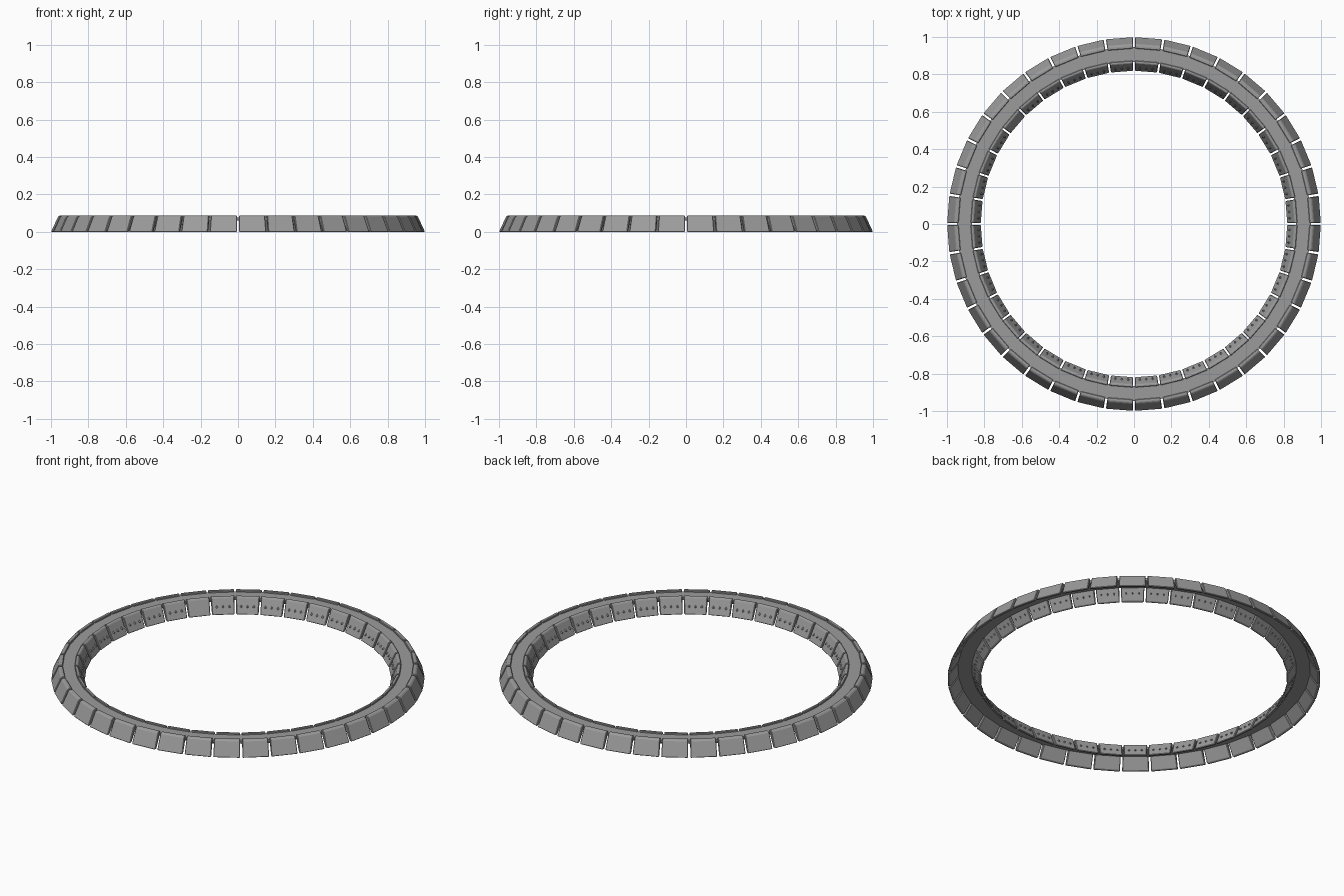
import bpy, bmesh, math
from mathutils import Vector, Matrix

if "Cube" in bpy.data.objects:
    bpy.data.objects.remove(bpy.data.objects["Cube"], do_unlink=True)

COUNT = 40
STEP = 2 * math.pi / COUNT
PLAIN = 15  # one inner panel carries no studs

grey = bpy.data.materials.new("stone grey")
grey.use_nodes = True
colour = (0.33, 0.33, 0.33, 1)
grey.diffuse_color = colour
grey.node_tree.nodes["Principled BSDF"].inputs["Base Color"].default_value = colour


def finish(name, bm):
    bmesh.ops.recalc_face_normals(bm, faces=bm.faces[:])
    mesh = bpy.data.meshes.new(name)
    bm.to_mesh(mesh)
    bm.free()
    mesh.materials.append(grey)
    obj = bpy.data.objects.new(name, mesh)
    bpy.context.collection.objects.link(obj)
    return obj


def arc_piece(bm, profile, start, end, gap=0.0):
    """Straight block with an (r, z) profile between two angles, with a gap of constant width."""
    rings = []
    for angle, side in ((start, 1), (end, -1)):
        ring = []
        for r, z in profile:
            a = angle + side * gap / 2 / r
            ring.append(bm.verts.new((r * math.cos(a), r * math.sin(a), z)))
        rings.append(ring)
    n = len(profile)
    bm.faces.new(rings[0])
    bm.faces.new(rings[1][::-1])
    for i in range(n):
        j = (i + 1) % n
        bm.faces.new((rings[0][i], rings[1][i], rings[1][j], rings[0][j]))


def panel_ring(name, profile, gap):
    bm = bmesh.new()
    for i in range(COUNT):
        arc_piece(bm, profile, i * STEP, (i + 1) * STEP, gap)
    obj = finish(name, bm)
    bevel = obj.modifiers.new("soft edges", 'BEVEL')
    bevel.width = 0.003
    bevel.segments = 1
    return obj


# Thin sloping panels, open underneath
panel_ring("outer_panels", [(1.0, 0), (0.963, 0.08), (0.955, 0.087),
                            (0.938, 0.087), (0.938, 0.07), (0.984, 0)], 0.012)
panel_ring("inner_panels", [(0.818, 0), (0.855, 0.08), (0.86, 0.087),
                            (0.874, 0.087), (0.874, 0.07), (0.832, 0)], 0.010)

# Continuous flat band joining the two rows of panels
bm = bmesh.new()
section = [(0.866, 0.062), (0.866, 0.077), (0.946, 0.077), (0.946, 0.062)]
rings = []
for k in range(COUNT * 2):
    a = k * STEP / 2
    rings.append([bm.verts.new((r * math.cos(a), r * math.sin(a), z)) for r, z in section])
for k, ring in enumerate(rings):
    after = rings[(k + 1) % len(rings)]
    for i in range(4):
        j = (i + 1) % 4
        bm.faces.new((ring[i], after[i], after[j], ring[j]))
band = finish("top_band", bm)

# Faceted studs set through each inner panel
bm = bmesh.new()
for i in range(COUNT):
    if i == PLAIN:
        continue
    for offset in (-0.26, 0, 0.26):
        a = (i + 0.5 + offset) * STEP
        place = Matrix.Rotation(a, 4, 'Z') @ Matrix.Translation((0.842, 0, 0.038))
        place = place @ Matrix.Diagonal((0.017, 0.013, 0.013, 1))
        tips = [bm.verts.new(place @ Vector(p)) for p in ((1, 0, 0), (-1, 0, 0))]
        belt = [bm.verts.new(place @ Vector((0, math.cos(q * math.pi / 2), math.sin(q * math.pi / 2))))
                for q in range(4)]
        for q in range(4):
            for tip in tips:
                bm.faces.new((tip, belt[q], belt[(q + 1) % 4]))
finish("inner_studs", bm)

# Smooth the band while keeping its corners crisp
bpy.ops.object.select_all(action='DESELECT')
band.select_set(True)
bpy.context.view_layer.objects.active = band
bpy.ops.object.shade_smooth_by_angle(angle=math.radians(30))
